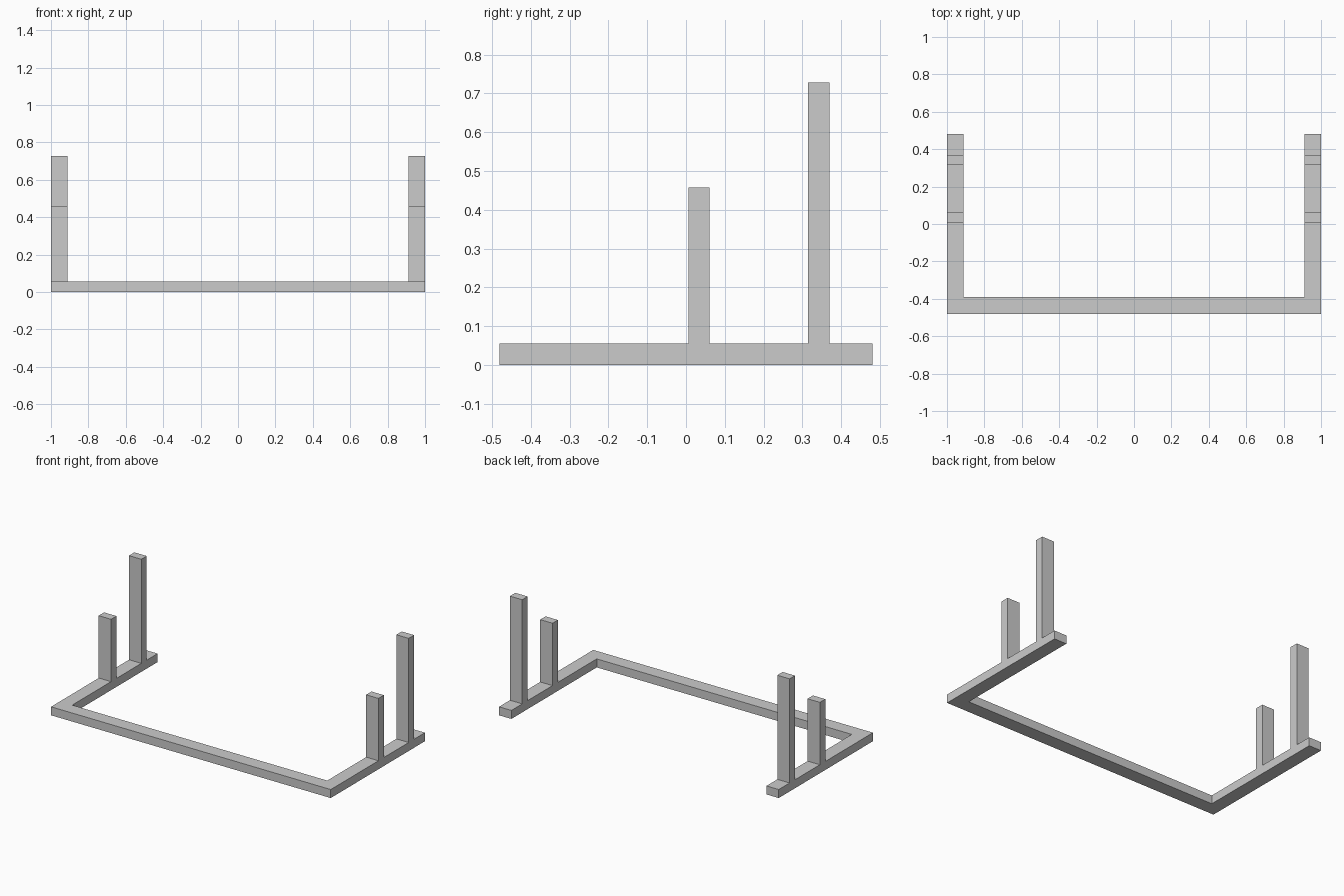
import bpy
import bmesh

if "Cube" in bpy.data.objects:
    bpy.data.objects.remove(bpy.data.objects["Cube"])

OUTER, INNER = 1.0, 0.912      # outer and inner x of the side rails
FRONT, BACK = -0.481, 0.481
BAR_BACK = -0.391              # rear edge of the front bar
RAIL_H = 0.055
POSTS = [(0.006, 0.061, 0.458), (0.315, 0.37, 0.728)]  # y start, y end, top z


def raise_faces(bm, faces, height, keep=False):
    """Extrude faces straight up and return the new top faces."""
    res = bmesh.ops.extrude_face_region(bm, geom=faces, use_keep_orig=keep)["geom"]
    verts = [g for g in res if isinstance(g, bmesh.types.BMVert)]
    bmesh.ops.translate(bm, verts=verts, vec=(0, 0, height))
    return [g for g in res if isinstance(g, bmesh.types.BMFace)]


bm = bmesh.new()


def floor_cell(x0, x1, y0, y1):
    pts = ((x0, y0), (x1, y0), (x1, y1), (x0, y1))
    return bm.faces.new([bm.verts.new((x, y, 0)) for x, y in pts])


# Right half footprint: front bar, corner, then side rail split at the posts
floor_cell(0, INNER, FRONT, BAR_BACK)
ys = [FRONT, BAR_BACK] + [y for post in POSTS for y in post[:2]] + [BACK]
for y0, y1 in zip(ys, ys[1:]):
    floor_cell(INNER, OUTER, y0, y1)
bmesh.ops.remove_doubles(bm, verts=bm.verts[:], dist=1e-4)

# Base rail thickness
tops = raise_faces(bm, bm.faces[:], RAIL_H, keep=True)

# Upright posts grown from the side rail
for y0, y1, z in POSTS:
    cell = [f for f in tops if f.is_valid and y0 < f.calc_center_median().y < y1]
    raise_faces(bm, cell, z - RAIL_H)

# Open the centre seam for mirroring, then tidy flat faces
seam = [f for f in bm.faces if all(abs(v.co.x) < 1e-5 for v in f.verts)]
bmesh.ops.delete(bm, geom=seam, context='FACES_ONLY')
bmesh.ops.recalc_face_normals(bm, faces=bm.faces[:])
bm.faces.ensure_lookup_table()
bottom = min(bm.faces, key=lambda f: f.calc_center_median().z)
if bottom.normal.z > 0:
    bmesh.ops.reverse_faces(bm, faces=bm.faces[:])
bmesh.ops.dissolve_limit(bm, angle_limit=0.01, verts=bm.verts[:], edges=bm.edges[:])

mesh = bpy.data.meshes.new("post_frame")
bm.to_mesh(mesh)
bm.free()
frame = bpy.data.objects.new("post_frame", mesh)
bpy.context.collection.objects.link(frame)

# Left half
mirror = frame.modifiers.new("mirror_left", 'MIRROR')
mirror.use_clip = True
